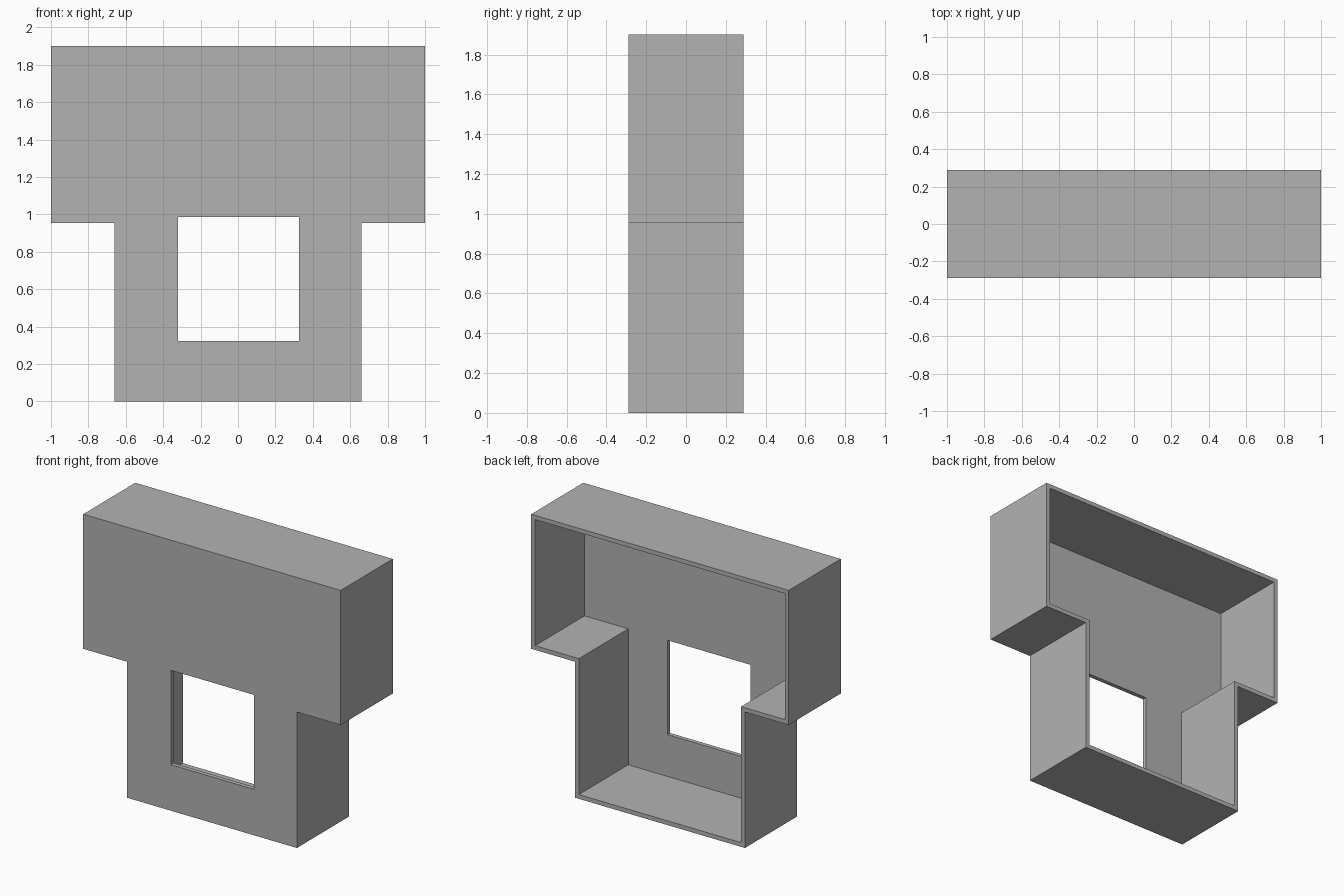
import bpy
import bmesh

cube = bpy.data.objects.get("Cube")
if cube:
    bpy.data.objects.remove(cube, do_unlink=True)

HALF_DEPTH = 0.289
WALL = 0.03
HEIGHT = 1.9
SHOULDER = 0.955

# Plain grey material
grey = bpy.data.materials.new("plain_grey")
grey.use_nodes = True
colour = (0.448, 0.448, 0.448, 1)
grey.diffuse_color = colour
grey.node_tree.nodes["Principled BSDF"].inputs["Base Color"].default_value = colour


def prism(name, outline, front, back):
    """Extrude an x-z outline along y from front to back."""
    bm = bmesh.new()
    face = bm.faces.new([bm.verts.new((x, front, z)) for x, z in outline])
    result = bmesh.ops.extrude_face_region(bm, geom=[face])
    moved = [v for v in result["geom"] if isinstance(v, bmesh.types.BMVert)]
    bmesh.ops.translate(bm, verts=moved, vec=(0, back - front, 0))
    bmesh.ops.recalc_face_normals(bm, faces=bm.faces)
    mesh = bpy.data.meshes.new(name)
    bm.to_mesh(mesh)
    bm.free()
    mesh.materials.append(grey)
    obj = bpy.data.objects.new(name, mesh)
    bpy.context.collection.objects.link(obj)
    return obj


def tee(inset):
    """T-shaped outline, moved inward by the inset."""
    wide, narrow = 1 - inset, 0.66 - inset
    half = [(narrow, inset), (narrow, SHOULDER + inset),
            (wide, SHOULDER + inset), (wide, HEIGHT - inset)]
    return half + [(-x, z) for x, z in reversed(half)]


def cut(target, cutter):
    cutter.hide_render = True
    mod = target.modifiers.new("cut", "BOOLEAN")
    mod.operation = "DIFFERENCE"
    mod.solver = "EXACT"
    mod.object = cutter
    bpy.context.view_layer.objects.active = target
    bpy.ops.object.modifier_apply(modifier=mod.name)
    bpy.data.objects.remove(cutter, do_unlink=True)


# Outer housing, hollowed from the open back
housing = prism("housing", tee(0), -HALF_DEPTH, HALF_DEPTH)
cut(housing, prism("cavity", tee(WALL), -HALF_DEPTH + WALL, HALF_DEPTH + 0.1))

# Square window through the front panel
left, right, bottom, top = -0.32, 0.327, 0.323, 0.986
window = [(left, bottom), (right, bottom), (right, top), (left, top)]
cut(housing, prism("window", window, -HALF_DEPTH - 0.1, 0))
